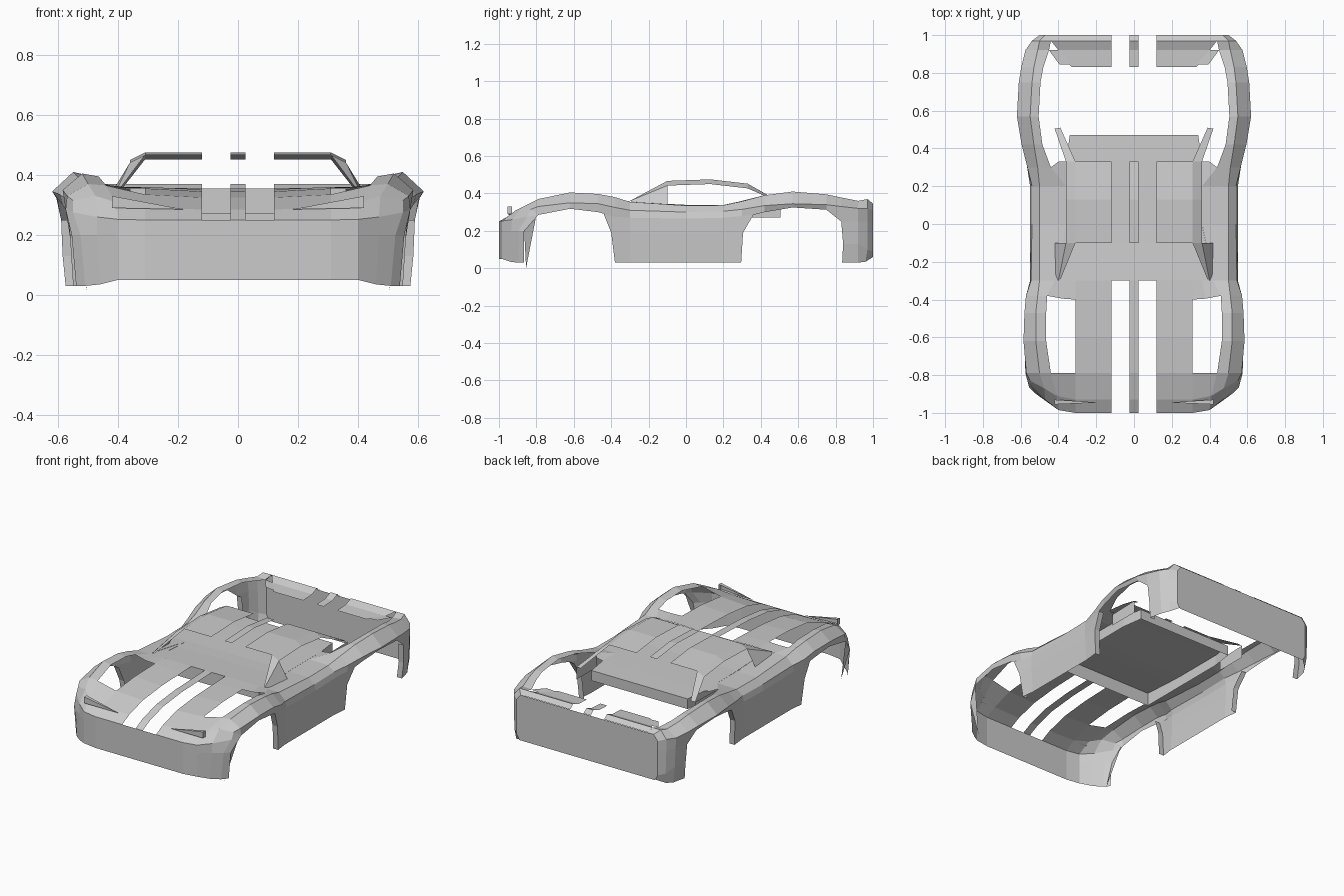
import bpy


def sheet(name, rows, mirror=True):
    """Flat-shaded open surface through equally long rows of points."""
    n = len(rows[0])
    verts = [p for r in rows for p in r]
    faces = [(i*n+j, i*n+j+1, (i+1)*n+j+1, (i+1)*n+j)
             for i in range(len(rows)-1) for j in range(n-1)]
    me = bpy.data.meshes.new(name)
    me.from_pydata(verts, [], faces)
    ob = bpy.data.objects.new(name, me)
    bpy.context.collection.objects.link(ob)
    if mirror:
        ob.modifiers.new("Mirror", 'MIRROR').merge_threshold = 0.0005
    return ob


def panel(name, pts):
    """Single mirrored polygon."""
    me = bpy.data.meshes.new(name)
    me.from_pydata(pts, [], [tuple(range(len(pts)))])
    ob = bpy.data.objects.new(name, me)
    bpy.context.collection.objects.link(ob)
    ob.modifiers.new("Mirror", 'MIRROR')


def shift(pts, dx=0, dy=0, dz=0):
    return [(x+dx, y+dy, z+dz) for x, y, z in pts]


# Fender and shoulder band: y, then x,z of inner edge, crown, widest line, lower edge
stations = [
    (-.79, .44, .365, .50, .37, .57, .33, .575, .285),
    (-.62, .465, .395, .52, .405, .585, .35, .58, .318),
    (-.47, .465, .39, .52, .397, .58, .345, .575, .30),
    (-.38, .46, .37, .51, .38, .572, .325, .565, .275),
    (-.30, .42, .355, .50, .355, .545, .31, .55, .27),
    (0, .36, .338, .50, .335, .54, .30, .55, .265),
    (.20, .36, .338, .50, .337, .54, .305, .55, .27),
    (.30, .44, .36, .51, .358, .565, .315, .565, .27),
    (.42, .485, .385, .53, .39, .595, .335, .585, .30),
    (.57, .505, .40, .55, .41, .62, .345, .605, .325),
    (.75, .495, .39, .54, .395, .61, .34, .60, .313),
    (.83, .48, .372, .53, .378, .597, .33, .59, .25),
    (.92, .45, .355, .51, .36, .575, .32, .57, .25),
    (.97, .44, .37, .50, .37, .54, .32, .54, .25),
    (1.0, .44, .345, .47, .345, .50, .31, .50, .25)]
band = [[(s[i], s[0], s[i+1]) for i in (1, 3, 5, 7)] for s in stations]
sheet("fender_band", band)

# Nose: from the fender front down to the bumper edge
nose_back = [(.12, -.79, .325), (.31, -.79, .335)] + band[0]
nose_mid = [(.12, -.93, .285), (.31, -.93, .29), (.41, -.91, .31),
            (.475, -.87, .33), (.55, -.83, .315), (.575, -.79, .285)]
ring = [(.12, -1, .25), (.31, -1, .25), (.40, -.985, .252),
        (.47, -.93, .26), (.55, -.85, .275), (.575, -.79, .285)]
sheet("nose", [nose_back, nose_mid, ring])

# Front bumper
ring_low = [(.12, -1, .05), (.31, -1, .05), (.40, -.985, .05),
            (.46, -.94, .035), (.51, -.90, .03), (.54, -.865, .03)]
ring_mid = [(.12, -1, .2), (.31, -1, .2), (.40, -.985, .2),
            (.47, -.935, .2), (.525, -.895, .2), (.555, -.865, .2)]
sheet("front_bumper", [[(0, -1, r[0][2])] + r for r in (ring, ring_mid, ring_low)])
panel("front_arch_fin", [(.555, -.865, .2), (.57, -.80, .285), (.50, -.855, 0)])

# Hood strips and centre rib
hood = [(-.79, .325, .335), (-.6, .345, .355), (-.4, .352, .36), (-.3, .355, .358)]
sheet("hood", [[(.12, y, a), (.31, y, b)] for y, a, b in hood])
rib = [(-1, .25), (-.93, .285)] + [(y, a) for y, a, b in hood]
sheet("hood_rib", [[(-.025, y, z), (.025, y, z)] for y, z in rib], False)

# Cowl and cabin floor plate
sheet("cowl_corner", [[(.31, -.4, .36), (.38, -.395, .36), (.46, -.38, .37)],
                      [(.31, -.3, .358), (.36, -.3, .356), (.42, -.3, .355)]])
sheet("cabin_plate", [[(-x, y, z), (x, y, z)] for x, y, z in
                      ((.42, -.3, .355), (.38, -.1, .343), (.36, 0, .339),
                       (.36, .33, .338), (.34, .47, .335))], False)
panel("rear_shoulder", [(.36, .2, .338), (.36, .33, .338), (.40, .33, .345), (.44, .3, .36)])

# Skirt hanging below the cabin plate
skirt = [(0, -.3, .355), (.36, -.3, .355), (.36, 0, .339), (.36, .33, .338),
         (.34, .47, .335), (0, .47, .335)]
sheet("cabin_skirt", [skirt, [(x, y, .27) for x, y, z in skirt]])
sheet("quarter_wall", [[(.42, .30, .345), (.42, .505, .35)],
                       [(.42, .30, .27), (.42, .505, .27)]])

# Roof, open along two stripes
roof = [(-.1, .467), (.13, .475), (.33, .452)]
sheet("roof", [[(.12, y, z), (.31, y, z), (.36, y, z-.025)] for y, z in roof])
sheet("roof_rib", [[(-.025, y, z), (.025, y, z)] for y, z in roof], False)

# Pillars
sheet("front_pillar", [[(.31, -.1, .467), (.36, -.1, .442), (.42, -.1, .342)],
                       [(.39, -.295, .36), (.40, -.3, .36), (.415, -.27, .352)]])
sheet("rear_pillar", [[(.31, .33, .452), (.36, .33, .427)],
                      [(.39, .51, .35), (.42, .505, .35)]])

# Door side
door_top = [(.57, -.44, .29)] + [band[i][3] for i in (4, 5, 6)] + [(.575, .36, .285)]
door_mid = [(.56, -.40, .19), (.55, -.3, .19), (.55, 0, .19), (.55, .2, .19), (.56, .305, .19)]
door_low = [(.55, -.38, .03), (.54, -.3, .03), (.54, 0, .03), (.54, .2, .03), (.55, .295, .03)]
door = [door_top, door_mid, door_low]
sheet("door", door)
for name, k in (("door_front_lip", 0), ("door_rear_lip", -1)):
    edge = [r[k] for r in door]
    sheet(name, [edge, shift(edge, -.035)])

# Rear bumper corners and panel
corner = [band[i][3] for i in (11, 12, 13, 14)]
corner_mid = [(.585, .84, .13), (.565, .92, .13), (.535, .97, .1), (.50, 1, .09)]
corner_low = [(.575, .835, .03), (.555, .92, .03), (.53, .96, .035), (.48, 1, .06)]
sheet("rear_corner", [corner, corner_mid, corner_low])
edge = [corner[0], corner_mid[0], corner_low[0]]
sheet("rear_corner_lip", [edge, shift(edge, -.035)])
sheet("rear_panel", [[(-x, 1, z), (x, 1, z)] for x, z in
                     ((.47, .345), (.50, .31), (.50, .09), (.48, .055))], False)

# Rear deck pieces
deck = [(.83, .345, .33), (.92, .35, .40), (.97, .37, .44), (1, .347, .44)]
sheet("rear_deck", [[(.12, y, z), (x, y, z)] for y, z, x in deck])
sheet("rear_deck_rib", [[(-.025, y, z), (.025, y, z)] for y, z, x in deck], False)
panel("rear_deck_side", [(.33, .845, .346), (.395, .845, .35), (.45, .92, .355), (.40, .92, .35)])

# Headlight slivers
light = [(.18, -.945, .285), (.42, -.955, .29), (.42, -.955, .33)]
panel("headlight_face", light)
sheet("headlight_rim", [[*light, light[0]],
                        [light[0], *shift(light[1:], dy=.025), light[0]]])
